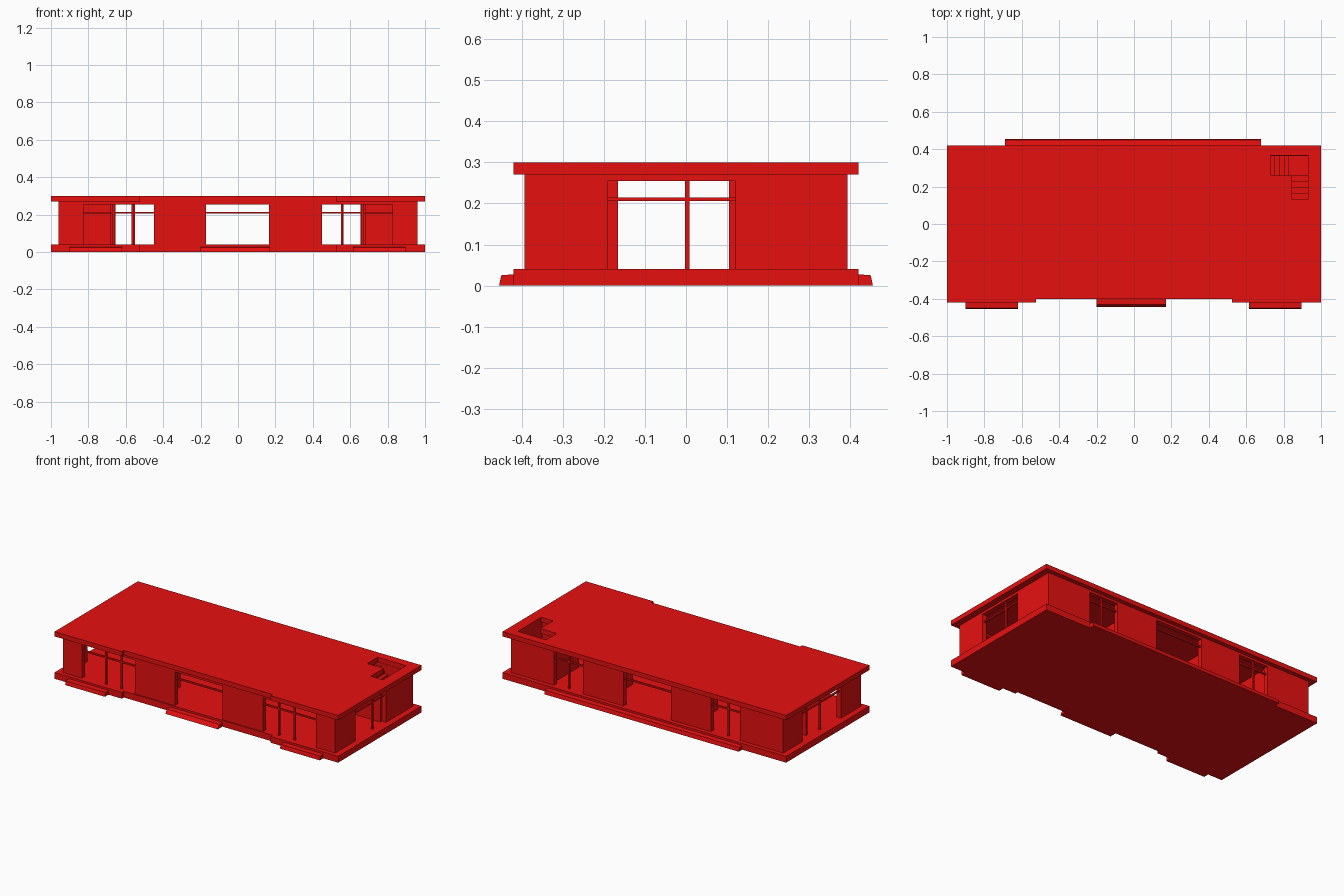
import bpy
import bmesh

if "Cube" in bpy.data.objects:
    bpy.data.objects.remove(bpy.data.objects["Cube"])

red = bpy.data.materials.new("bright_red")
red.use_nodes = True
colour = (0.8, 0.005, 0.005, 1)
red.diffuse_color = colour
red.node_tree.nodes["Principled BSDF"].inputs["Base Color"].default_value = colour

# Main levels and wall faces
FLOOR, HEAD, CEILING, TOP = 0.04, 0.255, 0.27, 0.30
WX, WY, THICK = 0.96, 0.393, 0.03


def prism(name, points, axis, low, high):
    """Extrude a 2D outline along an axis (0 = x, 2 = z)."""
    bm = bmesh.new()
    place = (lambda p, h: (h, *p)) if axis == 0 else (lambda p, h: (*p, h))
    face = bm.faces.new([bm.verts.new(place(p, low)) for p in points])
    new = bmesh.ops.extrude_face_region(bm, geom=[face])["geom"]
    shift = (high - low, 0, 0) if axis == 0 else (0, 0, high - low)
    bmesh.ops.translate(bm, vec=shift, verts=[v for v in new if isinstance(v, bmesh.types.BMVert)])
    bmesh.ops.recalc_face_normals(bm, faces=bm.faces)
    mesh = bpy.data.meshes.new(name)
    bm.to_mesh(mesh)
    bm.free()
    mesh.materials.append(red)
    obj = bpy.data.objects.new(name, mesh)
    bpy.context.collection.objects.link(obj)
    return obj


def box(name, x, y, z):
    return prism(name, [(x[0], y[0]), (x[1], y[0]), (x[1], y[1]), (x[0], y[1])], 2, *z)


def wall_row(name, along_x, spans, openings, outer, inner):
    """Solid panels, lintels, transoms and mullions along one side."""
    depth = sorted((outer, inner))
    mid = (outer + inner) / 2

    def piece(part, span, z, across=depth):
        if along_x:
            box(f"{name}_{part}", span, across, z)
        else:
            box(f"{name}_{part}", across, span, z)

    bar = (mid - 0.005, mid + 0.005)
    for span in spans:
        piece("panel", span, (FLOOR, CEILING))
    for span, mullions in openings:
        piece("lintel", span, (HEAD, CEILING))
        piece("transom", span, (0.206, 0.215), bar)
        for m in mullions:
            piece("mullion", (m - 0.005, m + 0.005), (FLOOR, HEAD), bar)


# Floor and roof slabs with the recessed front
outline = [(-1, 0.42), (-1, -0.42), (-0.525, -0.42), (-0.525, -0.4),
           (0.525, -0.4), (0.525, -0.42), (1, -0.42), (1, 0.42)]
prism("floor_slab", outline, 2, 0, FLOOR)
roof = prism("roof_slab", outline, 2, CEILING, TOP)

# L-shaped stair opening cut through the roof
well = [(0.73, 0.365), (0.73, 0.26), (0.845, 0.26), (0.845, 0.13), (0.93, 0.13), (0.93, 0.365)]
cutter = prism("stair_cutter", well, 2, CEILING - 0.1, TOP + 0.1)
cutter.hide_render = True
cut = roof.modifiers.new("stair_opening", "BOOLEAN")
cut.operation, cut.object, cut.solver = "DIFFERENCE", cutter, "EXACT"
bpy.context.view_layer.objects.active = roof
bpy.ops.object.modifier_apply(modifier=cut.name)
bpy.data.objects.remove(cutter)

# Front and back walls
wall_row("front_wall", True,
         [(-WX, -0.825), (-0.45, -0.17), (0.165, 0.45), (0.825, WX)],
         [((-0.825, -0.45), (-0.665, -0.555)), ((-0.17, 0.165), ()),
          ((0.45, 0.825), (0.555, 0.665))], -WY, -WY + THICK)
wall_row("back_wall", True,
         [(-WX, -0.655), (-0.45, -0.17), (0.165, 0.45), (0.655, WX)],
         [((-0.655, -0.45), (-0.565,)), ((-0.17, 0.165), ()),
          ((0.45, 0.655), (0.56,))], WY, WY - THICK)

# End walls
for name, side, edge in (("left_wall", 1, 0.12), ("right_wall", -1, 0.2)):
    wall_row(name, False, [(-WY, -0.19), (edge, WY)],
             [((-0.19, edge), (0.003,))], side * WX, side * (WX - THICK))

# Interior partitions
for s in (-1, 1):
    def mirrored(a, b):
        return sorted((s * a, s * b))
    box("room_partition", mirrored(0.68, 0.71), (0.105, WY - THICK), (FLOOR, CEILING))
    box("corridor_partition", mirrored(0.71, WX - THICK), (0.105, 0.12), (FLOOR, CEILING))
    for y in ((-WY + THICK, -0.165), (0.12, WY - THICK)):
        box("cross_partition", mirrored(0.29, 0.31), y, (FLOOR, CEILING))

# Stairs below the roof opening: short flight, landing, second flight
for i in range(4):
    y0 = 0.13 + i * 0.0325
    box("lower_stair", (0.845, 0.93), (y0, y0 + 0.0325), (FLOOR, 0.07 + i * 0.025))
box("stair_landing", (0.83, 0.93), (0.26, 0.363), (FLOOR, 0.17))
for i in range(4):
    x1 = 0.83 - i * 0.025
    box("upper_stair", (x1 - 0.025, x1), (0.26, 0.363), (FLOOR, 0.19 + i * 0.02))


# Entrance steps with sloped outer edges
def step(name, span, side, start, lip, end):
    profile = [(start, 0), (end, 0), (lip, 0.025), (start, 0.028)]
    prism(name, [(side * y, z) for y, z in profile], 0, *span)


step("back_step", (-0.69, 0.68), 1, 0.415, 0.45, 0.455)
step("front_step_left", (0.615, 0.895), -1, 0.415, 0.45, 0.455)
step("front_step_right", (-0.9, -0.62), -1, 0.415, 0.45, 0.455)
step("front_step_middle", (-0.2, 0.17), -1, 0.395, 0.43, 0.445)
